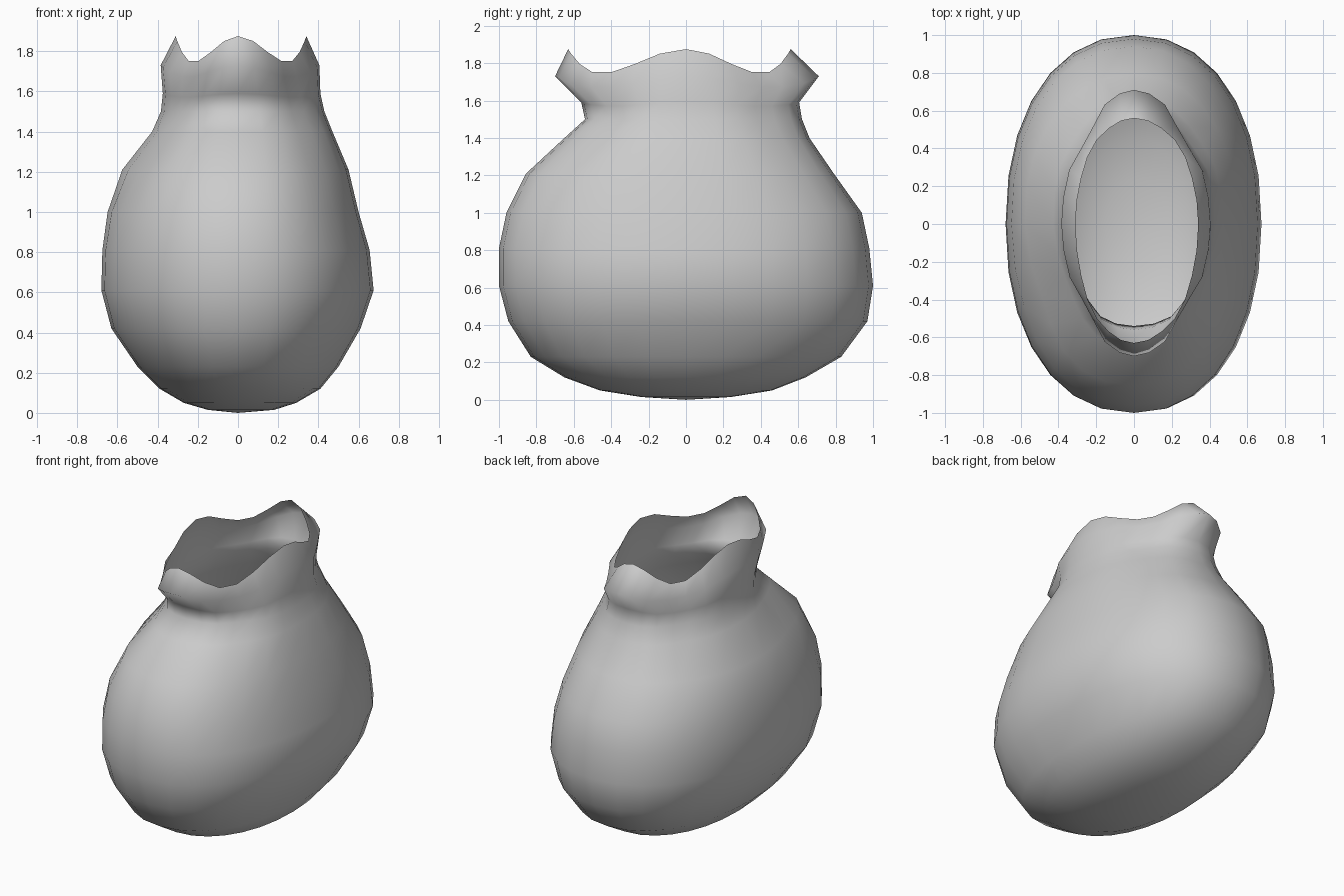
import bpy, bmesh, math

SEG = 28
# Profile rows: z, left x, right x, front y, back y, gather depth, rim wave, squareness
ROWS = [
    (0.015, 0.15, 0.18, 0.24, 0.24, 0.00, 0, 2.1),
    (0.05, 0.27, 0.29, 0.46, 0.46, 0.00, 0, 2.1),
    (0.12, 0.39, 0.41, 0.65, 0.64, 0.00, 0, 2.2),
    (0.23, 0.50, 0.50, 0.83, 0.83, 0.00, 0, 2.2),
    (0.42, 0.63, 0.61, 0.95, 0.97, 0.00, 0, 2.2),
    (0.61, 0.68, 0.675, 1.00, 1.00, 0.00, 0, 2.2),
    (0.81, 0.675, 0.655, 1.00, 0.98, 0.00, 0, 2.2),
    (1.00, 0.65, 0.60, 0.96, 0.94, 0.00, 0, 2.2),
    (1.21, 0.58, 0.55, 0.855, 0.79, 0.01, 0, 2.2),
    (1.40, 0.43, 0.47, 0.65, 0.66, 0.03, 0, 2.2),
    (1.50, 0.385, 0.43, 0.54, 0.62, 0.05, 0.0, 2.15),
    (1.58, 0.375, 0.41, 0.56, 0.605, 0.05, 0.01, 2.1),
    (1.70, 0.385, 0.405, 0.70, 0.71, 0.07, 0.03, 1.85),
    (1.81, 0.31, 0.34, 0.63, 0.56, -0.02, 0.065, 2.0),
]


def power(v, n):
    return math.copysign(abs(v) ** (2 / n), v)


bm = bmesh.new()
rings = []
for z, xl, xr, yf, yb, gather, wave, n in ROWS:
    ring = []
    for i in range(SEG):
        t = 2 * math.pi * i / SEG
        c, s = power(math.cos(t), n), power(math.sin(t), n)
        # cloth is pulled in at the four corners of the neck
        k = 1 - gather * max(0, -math.cos(4 * t)) ** 2
        # soft dent in the front left shoulder
        dent = math.exp(-((t - 3.6) / 0.3) ** 2 - ((z - 1.3) / 0.25) ** 2)
        k -= 0.08 * dent
        x = c * (xr if c > 0 else xl) * k
        y = s * (yb if s > 0 else yf) * k
        ring.append(bm.verts.new((x, y, z + wave * math.cos(4 * t))))
    rings.append(ring)

# Sack wall with open mouth
for lo, hi in zip(rings, rings[1:]):
    for i in range(SEG):
        j = (i + 1) % SEG
        bm.faces.new((lo[i], lo[j], hi[j], hi[i]))

# Rounded underside
pole = bm.verts.new((0, 0, 0))
for i in range(SEG):
    bm.faces.new((pole, rings[0][(i + 1) % SEG], rings[0][i]))

for f in bm.faces:
    f.smooth = True
mesh = bpy.data.meshes.new("sack")
bm.to_mesh(mesh)
bm.free()
sack = bpy.data.objects.new("cloth_sack", mesh)
bpy.context.collection.objects.link(sack)
